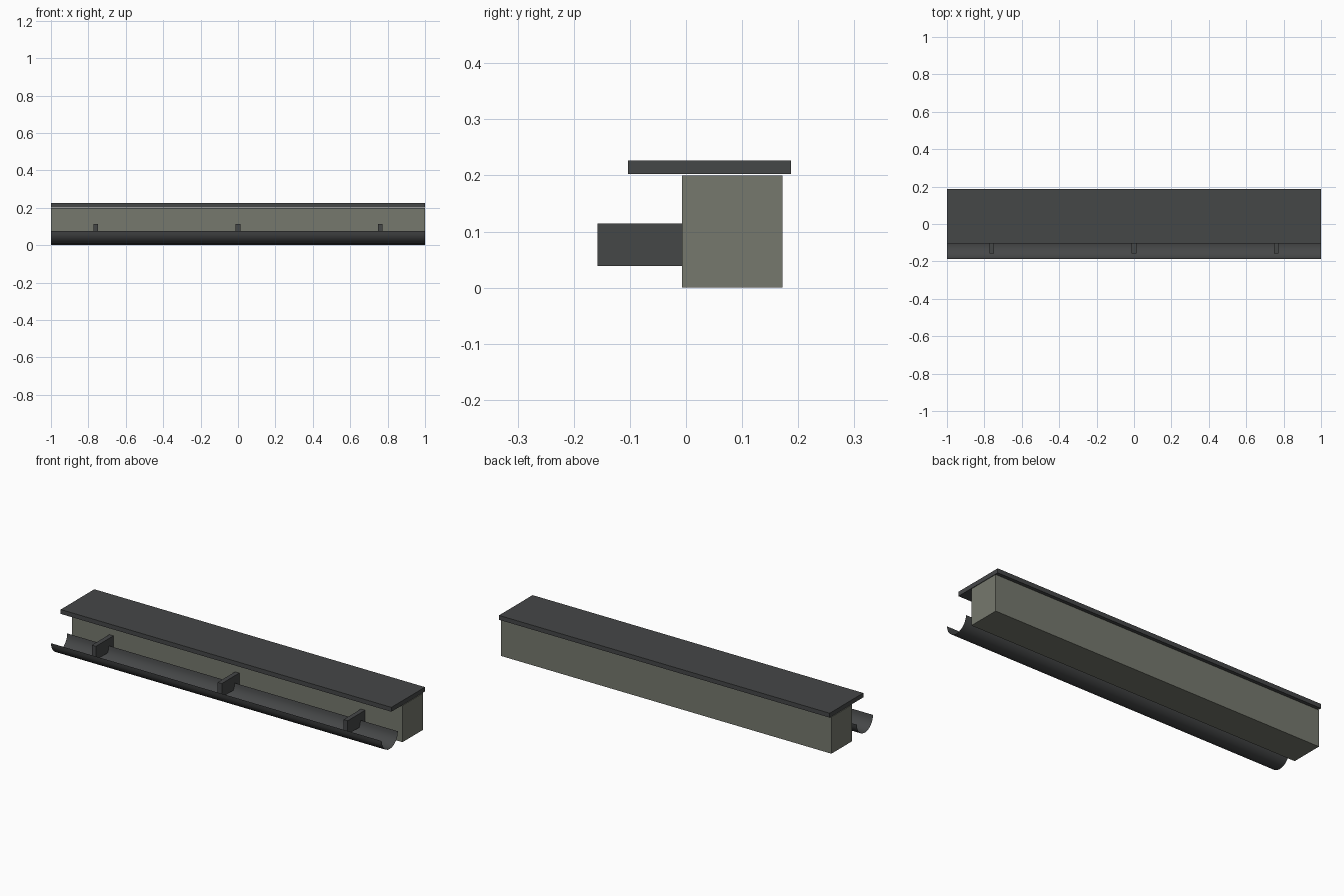
import bpy, bmesh
from math import cos, sin, pi

if "Cube" in bpy.data.objects:
    bpy.data.objects.remove(bpy.data.objects["Cube"])


def material(name, rgb):
    m = bpy.data.materials.new(name)
    m.diffuse_color = (*rgb, 1)
    m.use_nodes = True
    m.node_tree.nodes["Principled BSDF"].inputs["Base Color"].default_value = m.diffuse_color
    return m


wall_paint = material("wall_paint", (0.18, 0.19, 0.155))
dark_metal = material("dark_metal", (0.06, 0.063, 0.064))


def add_object(name, bm, mat):
    mesh = bpy.data.meshes.new(name)
    bm.to_mesh(mesh)
    bm.free()
    mesh.materials.append(mat)
    ob = bpy.data.objects.new(name, mesh)
    bpy.context.collection.objects.link(ob)
    return ob


def box(name, x, y, z, mat):
    bm = bmesh.new()
    bmesh.ops.create_cube(bm, size=1)
    for v in bm.verts:
        for i, (a, b) in enumerate((x, y, z)):
            v.co[i] = a if v.co[i] < 0 else b
    return add_object(name, bm, mat)


# Wall and overhanging roof edge
box("wall", (-1, 1), (-0.007, 0.172), (0, 0.2), wall_paint)
box("roof_edge", (-1, 1), (-0.103, 0.187), (0.203, 0.227), dark_metal)

# Half-round gutter: thin open sheet along the wall
R, CY, CZ, SEGS = 0.07, -0.117, 0.075, 12
bm = bmesh.new()
rows = []
for i in range(SEGS + 1):
    a = pi + pi * i / SEGS
    y, z = CY + R * cos(a), CZ + R * sin(a)
    rows.append((bm.verts.new((-1, y, z)), bm.verts.new((1, y, z))))
for (a, b), (c, d) in zip(rows, rows[1:]):
    bm.faces.new((a, c, d, b))
bm.normal_update()
for f in bm.faces:
    f.smooth = True
    # outside of the trough faces away from its axis
    mid = f.calc_center_median()
    if f.normal.y * (mid.y - CY) + f.normal.z * (mid.z - CZ) < 0:
        f.normal_flip()
add_object("gutter", bm, dark_metal)

# Brackets holding the gutter to the wall
for n, x in enumerate((-0.761, 0, 0.761), 1):
    box(f"gutter_bracket_{n}", (x - 0.0125, x + 0.0125),
        (-0.158, -0.007), (0.039, 0.114), dark_metal)
